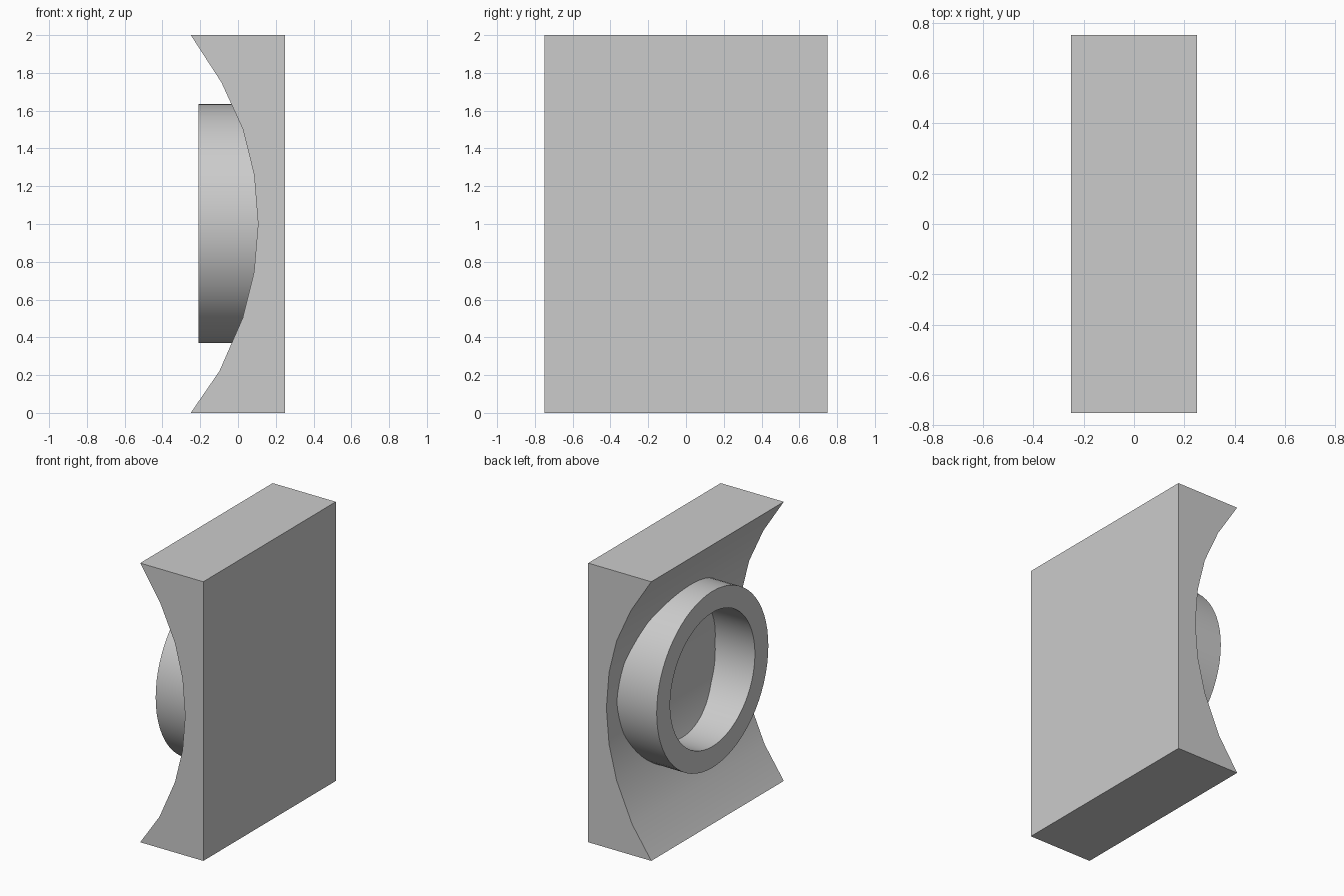
import bpy
import bmesh
import math
from mathutils import Matrix

if "Cube" in bpy.data.objects:
    bpy.data.objects.remove(bpy.data.objects["Cube"])


def finish(bm, name):
    bmesh.ops.recalc_face_normals(bm, faces=bm.faces)
    mesh = bpy.data.meshes.new(name)
    bm.to_mesh(mesh)
    bm.free()
    obj = bpy.data.objects.new(name, mesh)
    bpy.context.collection.objects.link(obj)
    bpy.ops.object.select_all(action='DESELECT')
    obj.select_set(True)
    bpy.context.view_layer.objects.active = obj
    bpy.ops.object.shade_smooth_by_angle(angle=math.radians(30))
    return obj


# Block with a hollowed back: (x, z) profile swept along y
hollow = [(-0.25, 0), (-0.098, 0.222), (0.025, 0.503), (0.085, 0.746), (0.106, 1.0),
          (0.085, 1.262), (0.025, 1.503), (-0.088, 1.75), (-0.25, 2)]
profile = hollow + [(0.25, 2), (0.25, 0)]
bm = bmesh.new()
side = bm.faces.new([bm.verts.new((x, -0.75, z)) for x, z in profile])
swept = bmesh.ops.extrude_face_region(bm, geom=[side], use_keep_orig=True)
bmesh.ops.translate(bm, vec=(0, 1.5, 0),
                    verts=[g for g in swept["geom"] if isinstance(g, bmesh.types.BMVert)])
finish(bm, "hollowed_block")

# Round collar standing out of the hollow: wall section spun about the x axis
bm = bmesh.new()
section = [bm.verts.new((x, 0, r)) for x, r in
           [(-0.21, 0.48), (-0.21, 0.632), (0.14, 0.632), (0.14, 0.48)]]
edges = [bm.edges.new((section[i], section[(i + 1) % 4])) for i in range(4)]
bmesh.ops.spin(bm, geom=section + edges, cent=(0, 0, 0), axis=(1, 0, 0),
               angle=math.tau, steps=64)
bmesh.ops.remove_doubles(bm, verts=bm.verts, dist=0.0001)
bm.transform(Matrix.Translation((0, 0, 1.003)))
finish(bm, "round_collar")
